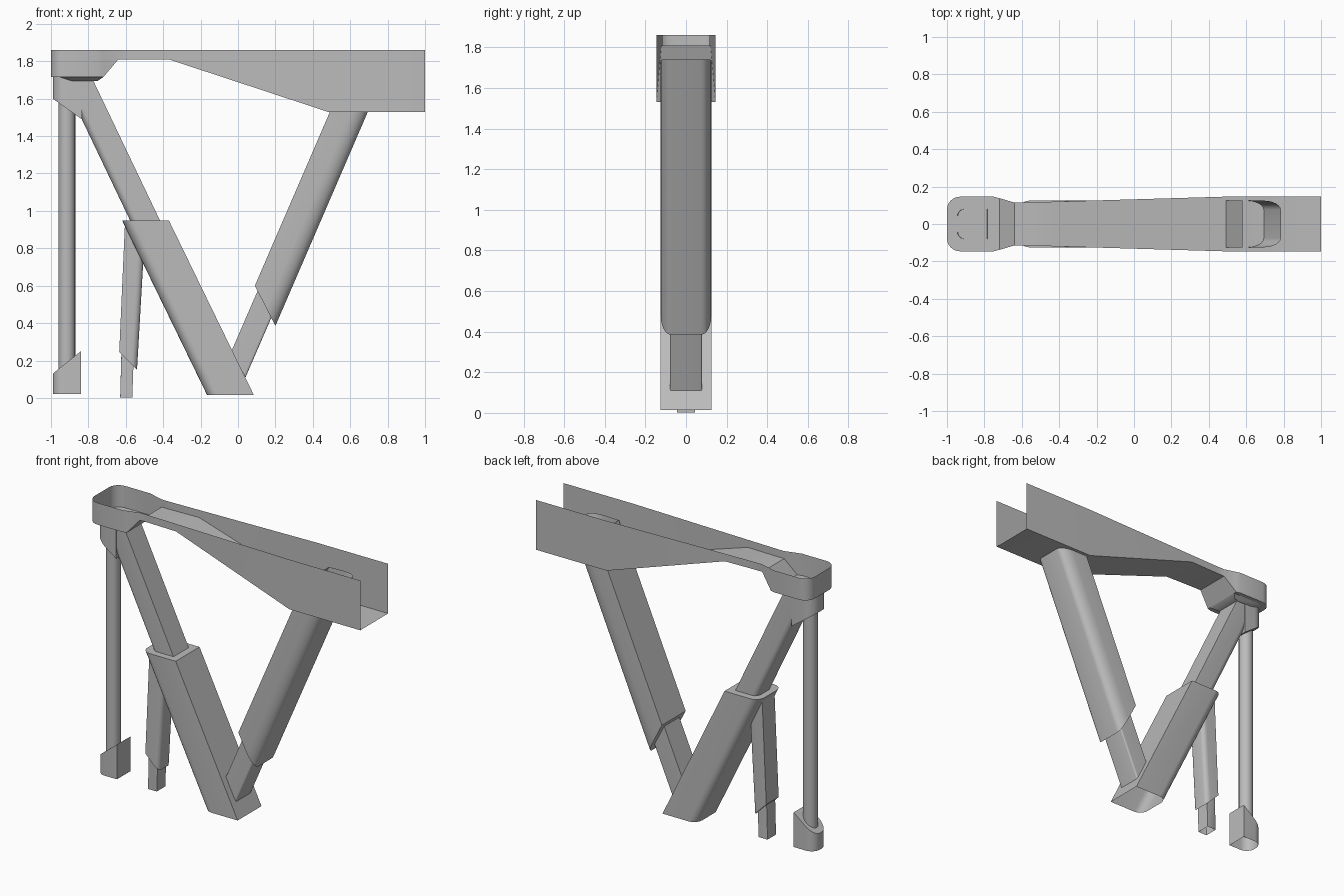
import bpy, bmesh, math

cube = bpy.data.objects.get("Cube")
if cube:
    bpy.data.objects.remove(cube, do_unlink=True)

grey = bpy.data.materials.new("plain grey")
grey.use_nodes = True
COLOUR = (0.5, 0.5, 0.5, 1)
grey.diffuse_color = COLOUR
grey.node_tree.nodes["Principled BSDF"].inputs["Base Color"].default_value = COLOUR


def finish(name, bm):
    """Turn a bmesh into a named, shaded object."""
    bmesh.ops.remove_doubles(bm, verts=bm.verts, dist=0.0005)
    bmesh.ops.recalc_face_normals(bm, faces=bm.faces)
    mesh = bpy.data.meshes.new(name)
    bm.to_mesh(mesh)
    bm.free()
    mesh.materials.append(grey)
    obj = bpy.data.objects.new(name, mesh)
    bpy.context.collection.objects.link(obj)
    bpy.ops.object.select_all(action='DESELECT')
    obj.select_set(True)
    bpy.context.view_layer.objects.active = obj
    bpy.ops.object.shade_smooth_by_angle(angle=math.radians(35))
    return obj


def section(half_y, width, radius, side, steps=6):
    """Cross-section (u across x from 0 to 1, y) with two rounded corners on one side."""
    pts = [(1, -half_y), (1, half_y)]
    for sign in (1, -1):
        arc = []
        for i in range(steps + 1):
            a = math.pi / 2 * i / steps
            arc.append((radius * (1 - math.sin(a)) / width,
                        sign * (half_y - radius * (1 - math.cos(a)))))
        pts += arc if sign == 1 else arc[::-1]
    return pts if side == 'left' else [(1 - u, y) for u, y in pts]


def tube(name, bottom, top, half_y, radius=0.0, side='left', caps="", top_half_y=None):
    """Sheared tube; bottom and top each give the left and right (x, z) of the cut."""
    bm = bmesh.new()
    width = bottom[1][0] - bottom[0][0]
    pts = section(half_y, width, max(radius, 0.001), side)
    scale = (top_half_y or half_y) / half_y
    rings = []
    for (left, right), s in ((bottom, 1), (top, scale)):
        rings.append([bm.verts.new((left[0] + u * (right[0] - left[0]), y * s,
                                    left[1] + u * (right[1] - left[1]))) for u, y in pts])
    n = len(pts)
    for i in range(n):
        j = (i + 1) % n
        bm.faces.new((rings[0][i], rings[0][j], rings[1][j], rings[1][i]))
    if "b" in caps:
        bm.faces.new(rings[0])
    if "t" in caps:
        bm.faces.new(rings[1])
    return finish(name, bm)


# Open channel: rounded closed end, narrow neck, deep open end
TOP = 1.86
END = 1.715
HALF = 0.146
CORNER = 0.07
stations = []
for i in range(7):
    a = math.pi / 2 * i / 6
    stations.append((-1 + CORNER * (1 - math.cos(a)), HALF - CORNER * (1 - math.sin(a)), END))
stations += [(-0.75, HALF, END), (-0.72, 0.138, END), (-0.64, 0.115, 1.81),
             (-0.58, 0.115, 1.81), (-0.37, 0.121, 1.81),
             (0.48, HALF, 1.53), (1, HALF, 1.53)]
bm = bmesh.new()
rows = [[bm.verts.new(p) for p in ((x, -y, TOP), (x, -y, z), (x, y, z), (x, y, TOP))]
        for x, y, z in stations]
for a, b in zip(rows, rows[1:]):
    for k in range(3):
        bm.faces.new((a[k], a[k + 1], b[k + 1], b[k]))
bm.faces.new(rows[0])
finish("top_channel", bm)

# Shallow plate under the closed end
tube("end_underplate", ((-0.90, 1.695), (-0.75, 1.695)), ((-0.95, END), (-0.72, END)),
     0.09, 0.03, caps="b", top_half_y=0.118)

# Main diagonal strut, outer sleeve and inner slide
tube("lower_sleeve", ((-0.165, 0.015), (0.085, 0.015)), ((-0.62, 0.95), (-0.37, 0.95)),
     0.125, 0.06, caps="t")
tube("lower_slide", ((-0.53, 0.85), (-0.37, 0.85)), ((-0.945, 1.72), (-0.785, 1.72)),
     0.08, 0.04)

# Opposing strut, cut parallel to the main one and open where it enters the channel
tube("upper_sleeve", ((0.09, 0.60), (0.20, 0.385)), ((0.58, 1.735), (0.785, 1.74)),
     0.125, 0.05, side='right', caps="b")
tube("upper_slide", ((-0.035, 0.25), (0.04, 0.11)), ((0.16, 0.70), (0.235, 0.56)),
     0.08, 0.008, side='right')

# Short hanging strut
tube("short_sleeve", ((-0.635, 0.245), (-0.54, 0.15)), ((-0.605, 0.92), (-0.507, 0.72)),
     0.065, 0.03, side='right', caps="b")
tube("short_slide", ((-0.63, 0.003), (-0.565, 0.003)), ((-0.622, 0.30), (-0.555, 0.30)),
     0.045)

# Vertical rod with a rounded socket at each end
bm = bmesh.new()
bmesh.ops.create_cone(bm, segments=20, radius1=0.045, radius2=0.045, depth=1.5, cap_ends=True)
bmesh.ops.translate(bm, verts=bm.verts, vec=(-0.915, 0, 0.85))
finish("vertical_rod", bm)
tube("foot_socket", ((-0.99, 0.02), (-0.84, 0.02)), ((-0.99, 0.13), (-0.84, 0.25)),
     0.07, 0.06, caps="t")
tube("head_socket", ((-0.99, 1.60), (-0.835, 1.49)), ((-0.99, END), (-0.835, END)),
     0.085, 0.075, caps="b")
